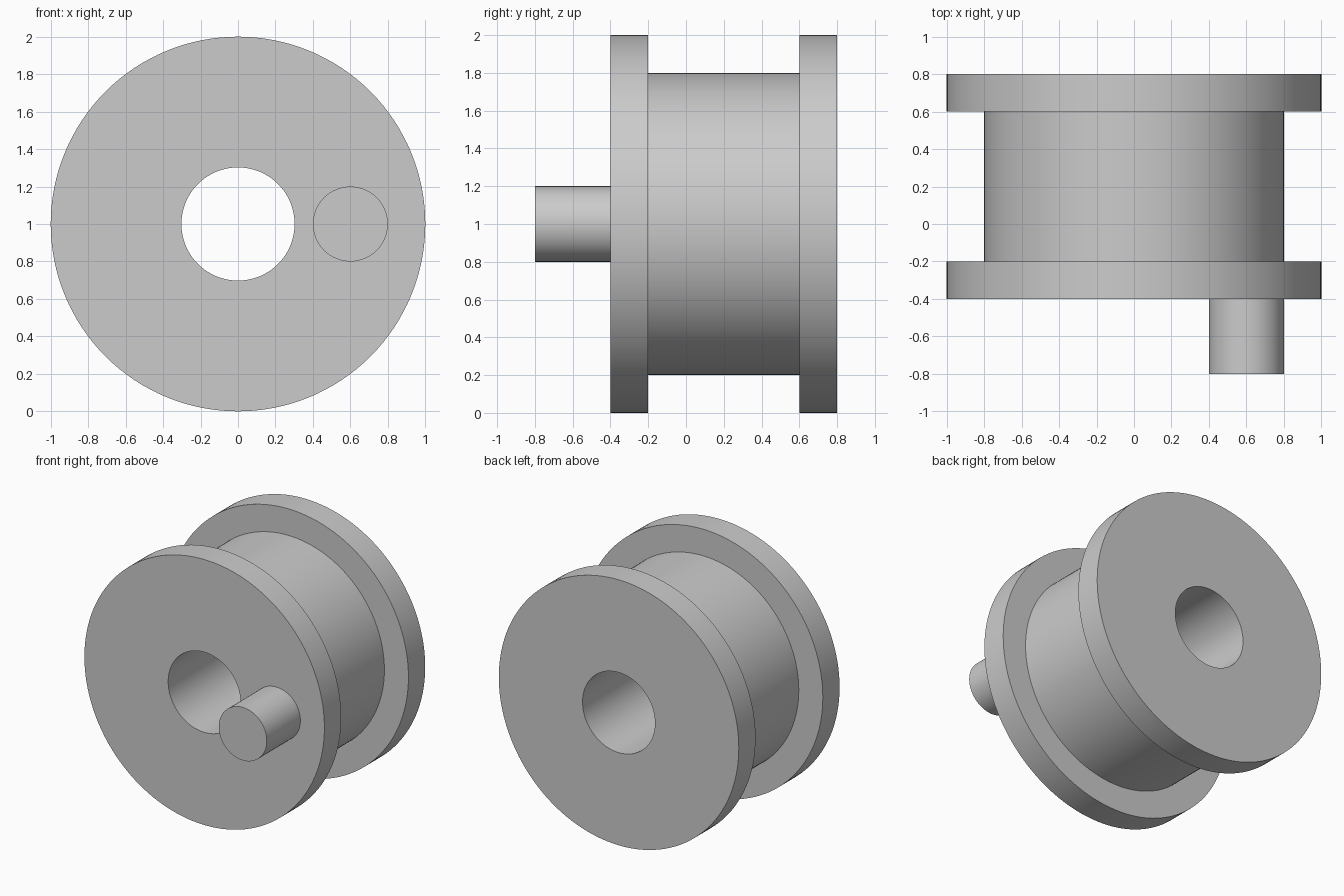
import bpy
import bmesh
from math import cos, sin, tau, radians

cube = bpy.data.objects.get("Cube")
if cube:
    bpy.data.objects.remove(cube, do_unlink=True)

grey = bpy.data.materials.new("plain grey")
grey.use_nodes = True
colour = (0.6, 0.6, 0.6, 1)
grey.diffuse_color = colour
grey.node_tree.nodes["Principled BSDF"].inputs["Base Color"].default_value = colour


def lathe(name, profile, centre, segments, closed):
    """Turn a (radius, y) profile about an axis parallel to y."""
    bm = bmesh.new()
    rings = []
    for r, y in profile:
        ring = []
        for i in range(segments):
            a = tau * i / segments
            ring.append(bm.verts.new((r * cos(a), y, r * sin(a))))
        rings.append(ring)
    pairs = list(zip(rings, rings[1:]))
    if closed:
        pairs.append((rings[-1], rings[0]))
    else:
        bm.faces.new(rings[0])
        bm.faces.new(rings[-1])
    for a, b in pairs:
        for i in range(segments):
            j = (i + 1) % segments
            bm.faces.new((a[i], a[j], b[j], b[i]))
    bmesh.ops.recalc_face_normals(bm, faces=bm.faces)
    mesh = bpy.data.meshes.new(name)
    bm.to_mesh(mesh)
    bm.free()
    mesh.materials.append(grey)
    obj = bpy.data.objects.new(name, mesh)
    obj.location = centre
    bpy.context.collection.objects.link(obj)
    bpy.ops.object.select_all(action="DESELECT")
    obj.select_set(True)
    bpy.context.view_layer.objects.active = obj
    bpy.ops.object.shade_smooth_by_angle(angle=radians(30))
    return obj


# Flanged drum with a through bore
bore, drum, rim = 0.302, 0.8, 1.0
lathe("flanged_spool", [
    (bore, -0.4), (rim, -0.4), (rim, -0.2), (drum, -0.2),
    (drum, 0.6), (rim, 0.6), (rim, 0.8), (bore, 0.8),
], (0, 0, 1), 128, True)

# Off-centre crank pin on the front flange
lathe("crank_pin", [(0.2, -0.8), (0.2, -0.4)], (0.6, 0, 1), 64, False)
